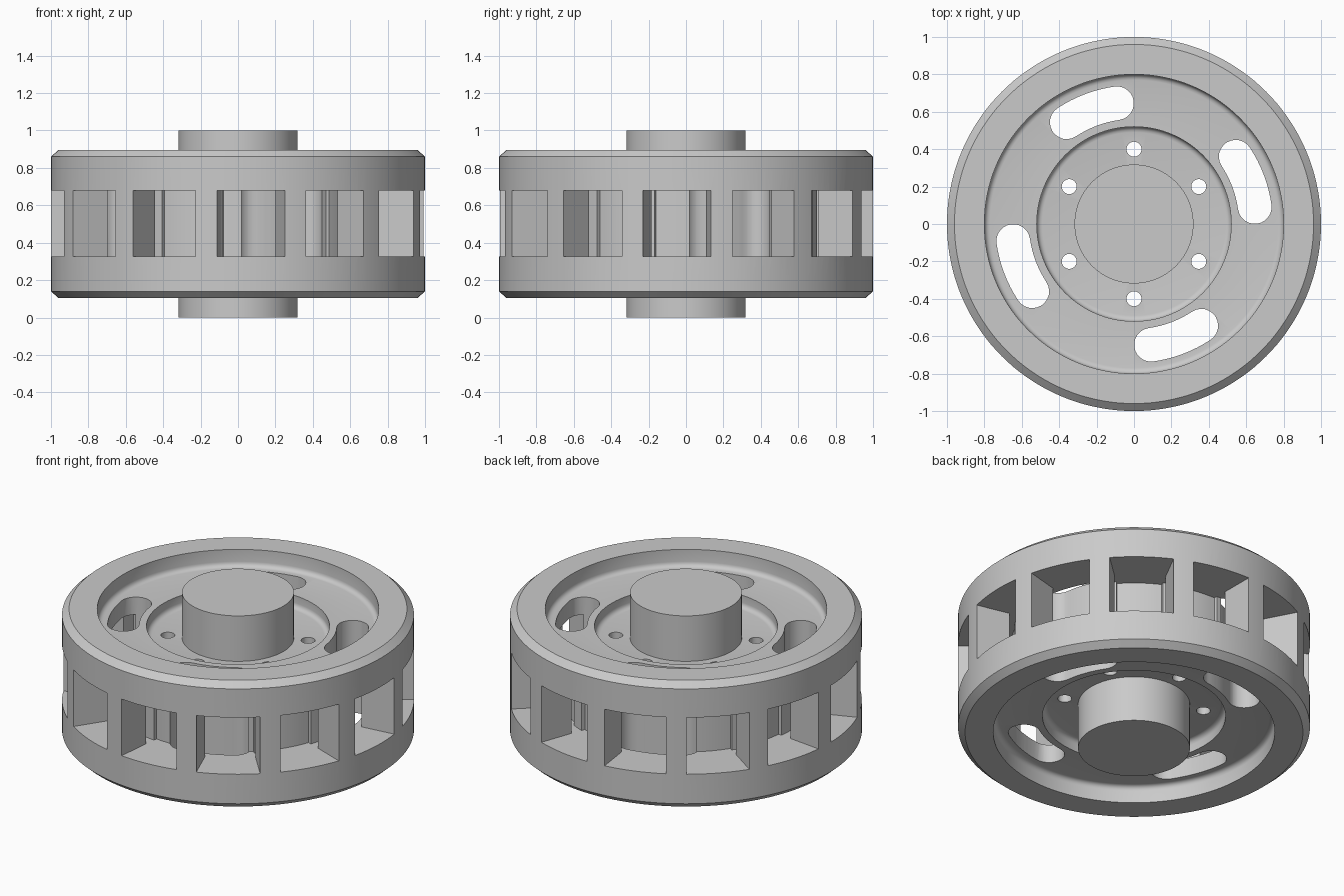
import bpy, bmesh
from math import cos, sin, pi, radians

if "Cube" in bpy.data.objects:
    bpy.data.objects.remove(bpy.data.objects["Cube"], do_unlink=True)

MID = 0.5  # height of the symmetry plane
GREY = (0.59, 0.59, 0.59, 1)

grey = bpy.data.materials.new("plain grey metal")
grey.use_nodes = True
grey.diffuse_color = GREY
grey.node_tree.nodes["Principled BSDF"].inputs["Base Color"].default_value = GREY


def finish(name, bm):
    bm.normal_update()
    mesh = bpy.data.meshes.new(name)
    bm.to_mesh(mesh)
    bm.free()
    mesh.materials.append(grey)
    obj = bpy.data.objects.new(name, mesh)
    bpy.context.collection.objects.link(obj)
    return obj


def polar(r, a, z=0.0):
    return (r * cos(a), r * sin(a), z)


def lathe(name, half, segments=144):
    """Spin the upper half profile, mirrored about the middle plane."""
    profile = half + [(r, -h) for r, h in reversed(half)]
    bm = bmesh.new()
    rings = [[bm.verts.new(polar(r, 2 * pi * i / segments, MID + h)) for i in range(segments)]
             for r, h in profile]
    for a, b in zip(rings, rings[1:]):
        for i in range(segments):
            j = (i + 1) % segments
            bm.faces.new((b[i], b[j], a[j], a[i]))
    bm.faces.new(rings[0])
    bm.faces.new(rings[-1][::-1])
    return finish(name, bm)


def add_prism(bm, outline):
    """Upright prism through the whole wheel from a counterclockwise outline."""
    low = [bm.verts.new((x, y, -0.2)) for x, y in outline]
    high = [bm.verts.new((x, y, 1.2)) for x, y in outline]
    bm.faces.new(low[::-1])
    bm.faces.new(high)
    for i in range(len(low)):
        j = (i + 1) % len(low)
        bm.faces.new((low[i], low[j], high[j], high[i]))


def cut(target, cutter):
    cutter.hide_render = True
    mod = target.modifiers.new("cut", "BOOLEAN")
    mod.operation, mod.solver, mod.object = "DIFFERENCE", "EXACT", cutter
    bpy.context.view_layer.objects.active = target
    bpy.ops.object.modifier_apply(modifier=mod.name)
    bpy.data.objects.remove(cutter, do_unlink=True)


def fillet(r, h, size):
    """Concave rounding from a floor at height h up to a wall at radius r."""
    return [(r - size + size * sin(t * pi / 8), h + size - size * cos(t * pi / 8))
            for t in range(5)]


# Wheel body: hub floor, raised web, rim with chamfered edge
wheel = lathe("wheel_body", [(0.1, 0.215)] + fillet(0.52, 0.215, 0.03) + [(0.52, 0.29)]
              + fillet(0.8, 0.29, 0.03) + [(0.8, 0.396), (0.96, 0.396), (1.0, 0.36)])

# Rim windows opening into a ring-shaped channel, as one cutter
WINDOWS, START, WIDTH, GAP = 13, radians(-2.85), radians(20.9), 0.002
pitch = 2 * pi / WINDOWS
bm = bmesh.new()
columns = []
for k in range(WINDOWS):
    mid = START + k * pitch
    spans = [(mid - WIDTH / 2, WIDTH, 0.70, 1.1, 8),
             (mid + WIDTH / 2 + GAP, pitch - WIDTH - 2 * GAP, 0.722, 0.79, 3)]
    for a0, width, inner, outer, steps in spans:
        for s in range(steps + 1):
            a = a0 + width * s / steps
            columns.append([bm.verts.new(polar(r, a, z)) for r, z in
                            ((inner, 0.325), (outer, 0.325), (outer, 0.68), (inner, 0.68))])
for c, d in zip(columns, columns[1:] + columns[:1]):
    for i in range(4):
        j = (i + 1) % 4
        bm.faces.new((c[i], d[i], d[j], c[j]))
cut(wheel, finish("window_cutter", bm))

# Four curved slots through the web
bm = bmesh.new()
R, W = 0.652, 0.09
for k in range(4):
    a0, a1 = radians(98 + 90 * k), radians(123.5 + 90 * k)
    outline = []
    for start, end, r, tilt in ((a0, a1, R + W, 0), (a1, a0, R - W, pi)):
        outline += [polar(r, start + (end - start) * s / 8)[:2] for s in range(8)]
        cx, cy, _ = polar(R, end)
        for s in range(12):
            dx, dy, _ = polar(W, end + tilt + pi * s / 12)
            outline.append((cx + dx, cy + dy))
    add_prism(bm, outline)
cut(wheel, finish("slot_cutter", bm))

# Six bolt holes around the axle
bm = bmesh.new()
for k in range(6):
    cx, cy, _ = polar(0.4, pi / 2 + k * pi / 3)
    circle = [polar(0.04, 2 * pi * s / 24) for s in range(24)]
    add_prism(bm, [(cx + x, cy + y) for x, y, _ in circle])
cut(wheel, finish("bolt_hole_cutter", bm))

# Axle through the centre
axle = lathe("axle", [(0.318, 0.5)], 96)

for obj in (wheel, axle):
    bpy.ops.object.select_all(action="DESELECT")
    obj.select_set(True)
    bpy.context.view_layer.objects.active = obj
    bpy.ops.object.shade_smooth_by_angle(angle=radians(30))
